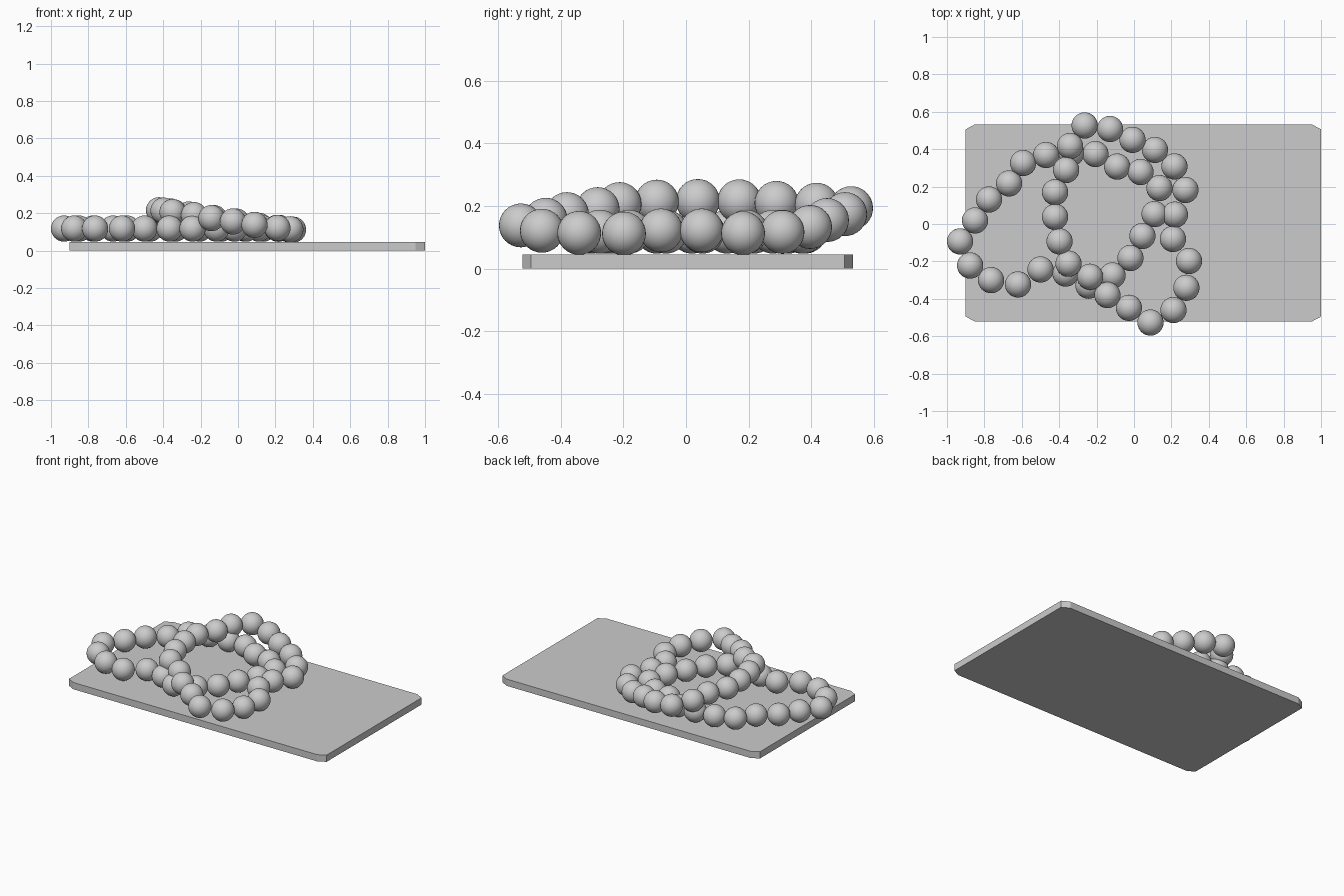
import bpy, bmesh
from mathutils import Matrix

if "Cube" in bpy.data.objects:
    bpy.data.objects.remove(bpy.data.objects["Cube"])

R = 0.07      # bead radius
TOP = 0.045   # board thickness


def make_object(name, bm):
    mesh = bpy.data.meshes.new(name)
    bm.to_mesh(mesh)
    bm.free()
    obj = bpy.data.objects.new(name, mesh)
    bpy.context.collection.objects.link(obj)
    return obj


def bead_ring(name, points):
    bm = bmesh.new()
    for p in points:
        bmesh.ops.create_uvsphere(bm, u_segments=32, v_segments=16, radius=R,
                                  matrix=Matrix.Translation(p))
    for f in bm.faces:
        f.smooth = True
    return make_object(name, bm)


# Flat board with clipped corners
x0, x1, y0, y1, cx, cy = -0.9, 1.0, -0.522, 0.533, 0.05, 0.027
outline = [(x0 + cx, y0), (x1 - cx, y0), (x1, y0 + cy), (x1, y1 - cy),
           (x1 - cx, y1), (x0 + cx, y1), (x0, y1 - cy), (x0, y0 + cy)]
bm = bmesh.new()
base = bm.faces.new([bm.verts.new((x, y, 0)) for x, y in outline])
ext = bmesh.ops.extrude_face_region(bm, geom=[base], use_keep_orig=True)
bmesh.ops.translate(bm, vec=(0, 0, TOP),
                    verts=[g for g in ext["geom"] if isinstance(g, bmesh.types.BMVert)])
bmesh.ops.recalc_face_normals(bm, faces=bm.faces)
make_object("board", bm)

# Lower bead loop, lying flat on the board
lower = [(-.93, -.093), (-.876, -.222), (-.764, -.30), (-.62, -.323), (-.5, -.243),
         (-.366, -.265), (-.243, -.33), (-.115, -.275), (-.019, -.182), (.045, -.064),
         (.11, .053), (.136, .192), (.035, .278), (-.09, .307), (-.206, .374),
         (-.335, .38), (-.47, .369), (-.593, .326), (-.668, .217), (-.775, .131),
         (-.85, .019)]
bead_ring("lower_bead_loop", [(x, y, 0.118) for x, y in lower])

# Upper bead loop, draped over the lower one
upper = [(-.264, .527, .193), (-.128, .508, .174), (-.008, .45, .155), (.112, .396, .133),
         (.216, .308, .117), (.275, .182, .113), (.219, .05, .122), (.208, -.08, .122),
         (.294, -.198, .112), (.28, -.341, .114), (.211, -.46, .121), (.088, -.527, .138),
         (-.027, -.448, .156), (-.142, -.38, .174), (-.235, -.282, .19),
         (-.35, -.212, .206), (-.398, -.093, .214), (-.422, .038, .216),
         (-.422, .17, .215), (-.363, .289, .21), (-.342, .417, .204)]
bead_ring("upper_bead_loop", upper)
